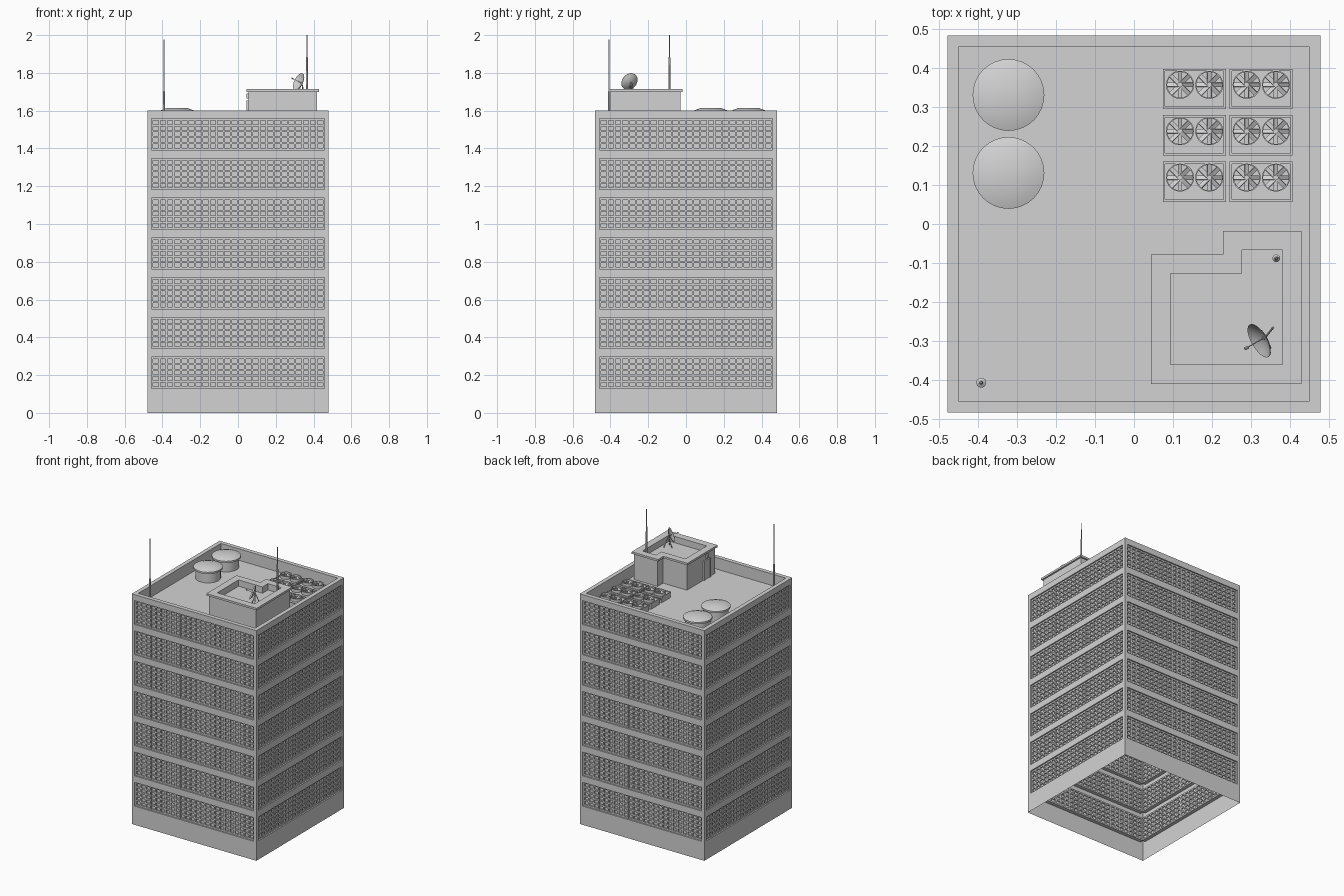
import bpy, bmesh, math
from mathutils import Vector, Matrix

cube = bpy.data.objects.get("Cube")
if cube:
    bpy.data.objects.remove(cube, do_unlink=True)

GREY = (0.65, 0.65, 0.65, 1)
mat = bpy.data.materials.new("light grey")
mat.use_nodes = True
mat.diffuse_color = GREY
mat.node_tree.nodes["Principled BSDF"].inputs["Base Color"].default_value = GREY

HX, HY, TOP, ROOF = 0.479, 0.483, 1.6, 1.52


def finish(name, bm, smooth=False, fix=True):
    bmesh.ops.remove_doubles(bm, verts=bm.verts, dist=0.00001)
    if fix:
        bmesh.ops.recalc_face_normals(bm, faces=bm.faces)
    me = bpy.data.meshes.new(name)
    bm.to_mesh(me)
    bm.free()
    me.materials.append(mat)
    ob = bpy.data.objects.new(name, me)
    bpy.context.collection.objects.link(ob)
    if smooth:
        bpy.ops.object.select_all(action='DESELECT')
        ob.select_set(True)
        bpy.context.view_layer.objects.active = ob
        bpy.ops.object.shade_smooth_by_angle(angle=math.radians(35))
    return ob


def quad(bm, pts, m=Matrix()):
    return bm.faces.new([bm.verts.new(m @ Vector(p)) for p in pts])


def box(bm, lo, hi, m=Matrix()):
    lo, hi = Vector(lo), Vector(hi)
    size = Matrix.Diagonal((*(hi - lo), 1))
    bmesh.ops.create_cube(bm, size=1, matrix=m @ Matrix.Translation((lo + hi) / 2) @ size)


def lathe(bm, profile, seg, m=Matrix()):
    for (r0, z0), (r1, z1) in zip(profile, profile[1:]):
        for i in range(seg):
            a, b = (2 * math.pi * k / seg for k in (i, i + 1))
            ring = [(r0, a, z0), (r0, b, z0), (r1, b, z1), (r1, a, z1)]
            if r0 == 0:
                ring.pop(1)
            elif r1 == 0:
                ring.pop(3)
            quad(bm, [(r * math.cos(t), r * math.sin(t), z) for r, t, z in ring], m)


def rod(bm, p, q, r, seg=8):
    p, d = Vector(p), Vector(q) - Vector(p)
    m = Matrix.Translation(p) @ d.to_track_quat('Z', 'Y').to_matrix().to_4x4()
    lathe(bm, [(0, 0), (r, 0), (r, d.length), (0, d.length)], seg, m)


def prism(bm, pts, z0, z1):
    n = len(pts)
    quad(bm, [(x, y, z1) for x, y in pts])
    for i in range(n):
        (ax, ay), (bx, by) = pts[i], pts[(i + 1) % n]
        quad(bm, [(ax, ay, z0), (bx, by, z0), (bx, by, z1), (ax, ay, z1)])


def ring(bm, outer, inner, z0, z1):
    n = len(outer)
    for i in range(n):
        j = (i + 1) % n
        loop = [(outer, z0), (outer, z1), (inner, z1), (inner, z0)]
        for k in range(4):
            (p, a), (q, b) = loop[k], loop[(k + 1) % 4]
            quad(bm, [(*p[i], a), (*p[j], a), (*q[j], b), (*q[i], b)])


# Facade: four open-bottomed walls with recessed window bands
WIN, REVEAL, COLS, ROWS = 0.459, 0.018, 24, 5
bands = [(0.13 + 0.2105 * i, 0.295 + 0.2105 * i) for i in range(7)]
levels = [0] + [z for b in bands for z in b] + [TOP]
wall, glass, bars = bmesh.new(), bmesh.new(), bmesh.new()
for k in range(4):
    half, dist = (HX, HY) if k % 2 == 0 else (HY, HX)
    m = Matrix.Rotation(k * math.pi / 2, 4, 'Z') @ Matrix.Translation((0, -dist, 0))
    us = [-half, -WIN, WIN, half]
    for j, (z0, z1) in enumerate(zip(levels, levels[1:])):
        for i, (u0, u1) in enumerate(zip(us, us[1:])):
            face = [(u0, 0, z0), (u1, 0, z0), (u1, 0, z1), (u0, 0, z1)]
            if i != 1 or j % 2 == 0:
                quad(wall, face, m)
                continue
            back = [(u, REVEAL, z) for u, _, z in face]
            quad(glass, back, m)
            for e in range(4):
                f = (e + 1) % 4
                quad(wall, [face[e], face[f], back[f], back[e]], m)
            # Mullions and transoms
            t = 0.005
            for c in range(COLS + 1):
                u = u0 + t + (u1 - u0 - 2 * t) * c / COLS
                box(bars, (u - t, 0.009, z0), (u + t, 0.026, z1), m)
            for r in range(ROWS + 1):
                z = z0 + t + (z1 - z0 - 2 * t) * r / ROWS
                box(bars, (u0, 0.0095, z - t), (u1, 0.0255, z + t), m)
finish("facade_walls", wall, fix=False)
finish("window_glass", glass, fix=False)
finish("window_bars", bars)

# Roof deck with parapet
bm = bmesh.new()
rect = lambda d: [(-HX + d, -HY + d), (HX - d, -HY + d), (HX - d, HY - d), (-HX + d, HY - d)]
outer, inner = rect(0), rect(0.029)
quad(bm, [(x, y, ROOF) for x, y in inner])
for i in range(4):
    j = (i + 1) % 4
    quad(bm, [(*outer[i], TOP), (*outer[j], TOP), (*inner[j], TOP), (*inner[i], TOP)])
    quad(bm, [(*inner[i], TOP), (*inner[j], TOP), (*inner[j], ROOF), (*inner[i], ROOF)])
finish("roof_and_parapet", bm, fix=False)


# Penthouse with an L-shaped plan
def plan(d):
    x0, xn, x1 = 0.044 + d, 0.228 + d, 0.43 - d
    y0, yn, y1 = -0.41 + d, -0.078 - d, -0.018 - d
    return [(x0, y0), (x1, y0), (x1, y1), (xn, y1), (xn, yn), (x0, yn)]


DECK = 1.67
bm = bmesh.new()
prism(bm, plan(0.011), ROOF, DECK)
finish("penthouse_walls", bm)
bm = bmesh.new()
ring(bm, plan(0.011), plan(0.049), DECK, 1.7)
finish("penthouse_parapet", bm)
bm = bmesh.new()
ring(bm, plan(0), plan(0.049), 1.7, 1.714)
finish("penthouse_coping", bm)

# Penthouse door, frame and lamp
bm = bmesh.new()
box(bm, (0.05, -0.335, ROOF), (0.056, -0.275, 1.645))
for y in (-0.343, -0.275):
    box(bm, (0.046, y, ROOF), (0.056, y + 0.008, 1.653))
box(bm, (0.046, -0.335, 1.645), (0.056, -0.275, 1.653))
box(bm, (0.044, -0.315, 1.665), (0.056, -0.295, 1.69))
finish("penthouse_door", bm)

# Water tanks
for i, y in enumerate((0.331, 0.131)):
    bm = bmesh.new()
    lathe(bm, [(0.08, ROOF), (0.08, 1.588), (0.092, 1.588), (0.092, 1.6), (0.051, 1.615), (0, 1.615)],
          32, Matrix.Translation((-0.322, y, 0)))
    finish(f"water_tank_{i + 1}", bm, smooth=True)

# Cooling units, each with two fans
for col, x0 in enumerate((0.074, 0.245)):
    for row, y0 in enumerate((0.295, 0.176, 0.057)):
        x1, y1 = x0 + 0.162, y0 + 0.103
        bm = bmesh.new()
        box(bm, (x0 + 0.003, y0 + 0.003, ROOF), (x1 - 0.003, y1 - 0.003, 1.555))
        sq = lambda d: [(x0 + d, y0 + d), (x1 - d, y0 + d), (x1 - d, y1 - d), (x0 + d, y1 - d)]
        ring(bm, sq(0), sq(0.006), 1.55, 1.56)
        for fx in (x0 + 0.044, x0 + 0.119):
            m = Matrix.Translation((fx, y0 + 0.062, 1.555))
            lathe(bm, [(0.036, 0), (0.036, 0.022), (0.033, 0.022), (0.033, 0)], 20, m)
            lathe(bm, [(0.007, 0), (0.007, 0.018), (0, 0.018)], 8, m)
            for b in range(8):
                turn = m @ Matrix.Rotation(b * math.pi / 4, 4, 'Z')
                tilt = Matrix.Translation((0, 0, 0.011)) @ Matrix.Rotation(0.5, 4, 'X')
                box(bm, (0.005, -0.006, -0.001), (0.033, 0.006, 0.001), turn @ tilt)
        finish(f"cooling_unit_{col * 3 + row + 1}", bm)

# Antenna masts
masts = {"corner_mast": (-0.392, -0.407, ROOF, 0.013, 1.7, 1.978),
         "penthouse_mast": (0.365, -0.088, DECK, 0.01, 1.88, 2.0)}
for name, (x, y, z, r, step, top) in masts.items():
    bm = bmesh.new()
    lathe(bm, [(r, z), (r, z + 0.02), (0.0055, z + 0.025), (0.005, step), (0.003, step + 0.005),
               (0.0025, top), (0, top)], 10, Matrix.Translation((x, y, 0)))
    finish(name, bm, smooth=True)

# Satellite dish on a tripod
centre = Vector((0.325, -0.297, 1.752))
aim = Vector((-0.8, -0.46, 0.4)).normalized()
place = Matrix.Translation(centre) @ aim.to_track_quat('Z', 'Y').to_matrix().to_4x4()
R = 0.048
bowl = [(R * t, 0.016 * t * t - 0.01) for t in (0, 0.25, 0.5, 0.75, 1)]
back = [(r, z - 0.002) for r, z in reversed(bowl)]
bm = bmesh.new()
lathe(bm, bowl + back, 24, place)
finish("dish_bowl", bm, smooth=True)
bm = bmesh.new()
feed = place @ Vector((0, 0, 0.045))
hub = place @ Vector((0, 0, -0.016))
rod(bm, place @ Vector((0, 0, -0.01)), feed, 0.0015)
rod(bm, feed - aim * 0.004, feed + aim * 0.006, 0.004)
rod(bm, hub, centre - aim * 0.008, 0.005)
for a in (0.9, 3.0, 5.1):
    rod(bm, (hub.x + 0.03 * math.cos(a), hub.y + 0.03 * math.sin(a), DECK), hub, 0.0025)
finish("dish_mount", bm)
